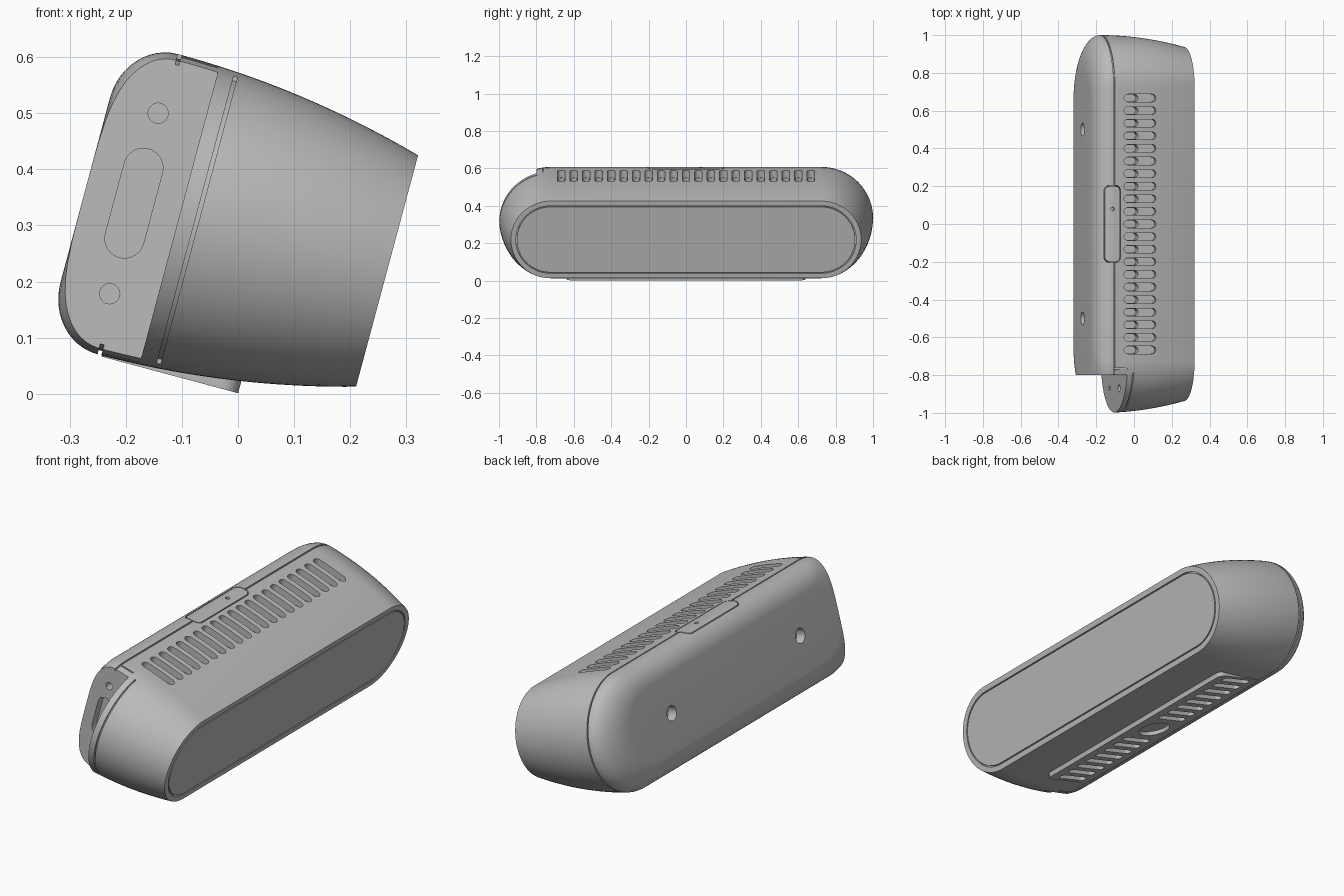
import bpy, bmesh, math
from mathutils import Matrix, Vector

cube = bpy.data.objects.get("Cube")
if cube:
    bpy.data.objects.remove(cube, do_unlink=True)

TILT = Matrix.Rotation(math.radians(15), 4, 'Y')
MID = 0.28        # height of the pill centre line before tilting
BACK, SEAM, FRONT = -0.357, -0.26, 0.2
CUT_Y, CUT_X = -0.8, -0.183   # notch at one end

grey = bpy.data.materials.new("plain_grey")
grey.use_nodes = True
grey.diffuse_color = (0.5, 0.5, 0.5, 1)
grey.node_tree.nodes["Principled BSDF"].inputs["Base Color"].default_value = (0.5, 0.5, 0.5, 1)


def finish(bm, name):
    bmesh.ops.remove_doubles(bm, verts=bm.verts, dist=1e-5)
    bmesh.ops.recalc_face_normals(bm, faces=bm.faces)
    mesh = bpy.data.meshes.new(name)
    bm.to_mesh(mesh)
    bm.free()
    mesh.materials.append(grey)
    obj = bpy.data.objects.new(name, mesh)
    bpy.context.collection.objects.link(obj)
    return obj


def loft(profile, closed=False, n=40):
    """Skin pill-shaped rings given as (x, radius, half straight length)."""
    bm = bmesh.new()
    rings = []
    for x, r, length in profile:
        ring = []
        for side in (1, -1):
            for i in range(n + 1):
                t = math.pi * (i / n - 0.5)
                ring.append(bm.verts.new((x, side * (length + r * math.cos(t)),
                                          MID + side * r * math.sin(t))))
        rings.append(ring)
    pairs = list(zip(rings, rings[1:]))
    if closed:
        pairs.append((rings[-1], rings[0]))
    else:
        bm.faces.new(rings[0])
        bm.faces.new(rings[-1])
    for a, b in pairs:
        for i in range(len(a)):
            j = (i + 1) % len(a)
            bm.faces.new((a[i], a[j], b[j], b[i]))
    return bm


def prism(bm, axis, u, v, w, h, r, lo, hi, n=8):
    """Rounded-rectangle prism along an axis, centred on (u, v)."""
    outline = []
    for k, (sx, sy) in enumerate(((1, 1), (-1, 1), (-1, -1), (1, -1))):
        for i in range(n + 1):
            t = math.pi / 2 * (k + i / n)
            p = (u + sx * (w / 2 - r) + r * math.cos(t), v + sy * (h / 2 - r) + r * math.sin(t))
            if not outline or (Vector(p) - Vector(outline[-1])).length > 1e-5:
                outline.append(p)
    if (Vector(outline[0]) - Vector(outline[-1])).length < 1e-5:
        outline.pop()
    place = {'x': lambda a, b, d: (d, a, b), 'y': lambda a, b, d: (a, d, b),
             'z': lambda a, b, d: (a, b, d)}[axis]
    low, high = ([bm.verts.new(place(a, b, d)) for a, b in outline] for d in (lo, hi))
    bm.faces.new(low)
    bm.faces.new(high)
    for i in range(len(low)):
        j = (i + 1) % len(low)
        bm.faces.new((low[i], low[j], high[j], high[i]))


def prisms(name, *specs):
    bm = bmesh.new()
    for spec in specs:
        prism(bm, *spec)
    return finish(bm, name)


def boolean(target, tool, operation='DIFFERENCE'):
    mod = target.modifiers.new("cut", 'BOOLEAN')
    mod.operation, mod.solver, mod.object = operation, 'EXACT', tool
    bpy.context.view_layer.objects.active = target
    bpy.ops.object.modifier_apply(modifier=mod.name)


def discard(*objs):
    for obj in objs:
        bpy.data.objects.remove(obj, do_unlink=True)


# Rounded back followed by a gently tapering body
back = []
for i in range(13):
    t = math.pi / 2 * i / 12
    back.append((SEAM + (BACK - SEAM) * math.cos(t),
                 0.17 + 0.107 * math.sin(t), 0.63 + 0.093 * math.sin(t)))
taper = []
for i in range(1, 21):
    s = i / 20
    taper.append((SEAM + (FRONT - SEAM) * s, 0.277 - 0.0635 * s * s, 0.723))
seam_groove = [(SEAM, 0.269, 0.723), (SEAM + 0.007, 0.269, 0.723), (SEAM + 0.007, 0.277, 0.723)]
front_rim = [(FRONT, 0.187, 0.723), (FRONT - 0.012, 0.187, 0.723)]
housing = finish(loft(back + seam_groove + taper + front_rim), "housing")

# Front panel inside the rim
front_panel = finish(loft([(FRONT - 0.015, 0.181, 0.723), (FRONT, 0.181, 0.723)]), "front_panel")

# Latch plate follows the outer skin, sitting in a slightly larger pocket
latch_plate = prisms("latch_plate", ('z', -0.266, 0, 0.078, 0.4, 0.025, 0.51, 0.6))
skin = finish(loft(back + taper), "skin")
boolean(latch_plate, skin, 'INTERSECT')
pinhole = prisms("pinhole", ('z', -0.266, 0.08, 0.02, 0.02, 0.01, 0.535, 0.65))
boolean(latch_plate, pinhole)
pocket = prisms("pocket", ('z', -0.266, 0, 0.088, 0.41, 0.03, 0.512, 0.65))
boolean(housing, pocket)
discard(skin, pinhole, pocket)

# Notch exposing the flat end of the back cover
notch = prisms("notch", ('y', CUT_X - 0.25, MID, 0.5, 0.9, 0.01, -1.2, CUT_Y))
boolean(housing, notch)

# Narrow groove around the end cap, kept only at the notched end
bm = loft([(-0.154, 0.3, 0.723), (-0.147, 0.3, 0.723),
           (-0.147, 0.265, 0.723), (-0.154, 0.265, 0.723)], closed=True)
cut = bmesh.ops.bisect_plane(bm, geom=bm.verts[:] + bm.edges[:] + bm.faces[:],
                             plane_co=(0, -0.79, 0), plane_no=(0, 1, 0), clear_outer=True)
bmesh.ops.holes_fill(bm, edges=[e for e in cut["geom_cut"] if isinstance(e, bmesh.types.BMEdge)])
end_groove = finish(bm, "end_groove")
boolean(housing, end_groove)

# Sockets in the notch, wall mount holes and the jog in the seam
sockets = prisms(
    "sockets",
    ('y', -0.267, MID, 0.07, 0.2, 0.035, -0.9, CUT_Y + 0.04),
    ('y', -0.267, 0.446, 0.036, 0.036, 0.018, -0.9, CUT_Y + 0.04),
    ('y', -0.267, 0.113, 0.036, 0.036, 0.018, -0.9, CUT_Y + 0.04),
    ('x', -0.87, 0.18, 0.026, 0.026, 0.013, -0.21, -0.165),
    ('x', -0.87, 0.375, 0.04, 0.04, 0.02, -0.21, -0.165))
mounts = prisms("mounts", *[('x', y, MID, 0.07, 0.07, 0.035, -0.42, -0.31) for y in (-0.5, 0.5)])
jogs = prisms("jogs", *[('z', -0.222, -0.765, 0.075, 0.007, 0.001, lo, hi)
                        for lo, hi in ((0.545, 0.6), (-0.05, 0.015))])
for tool in (sockets, mounts, jogs):
    boolean(housing, tool)
discard(notch, end_groove, sockets, mounts, jogs)

# Top vents: shallow slots with a deeper rear half
pitch = 0.0667
rows = [i * pitch for i in range(-10, 11)]
shallow = prisms("shallow", *[('z', -0.114, y, 0.178, 0.04, 0.0199, 0.515, 0.65) for y in rows])
deep = prisms("deep", *[('z', -0.159, y, 0.086, 0.036, 0.0179, 0.47, 0.65) for y in rows])
boolean(housing, shallow)
boolean(housing, deep)
discard(shallow, deep)

# Foot plate with vents on both sides of a round recess
foot_plate = prisms("foot_plate", ('z', -0.126, 0, 0.252, 1.28, 0.03, 0.001, 0.06))
vents = [('z', -0.13, s * i * pitch, 0.16, 0.036, 0.0179, -0.1, 0.035)
         for s in (-1, 1) for i in range(2, 10)]
under = prisms("under", ('z', -0.13, 0, 0.15, 0.15, 0.0749, -0.1, 0.02), *vents)
boolean(foot_plate, under)
boolean(housing, under)
discard(under)

# Tilt everything and shade
for obj in (housing, front_panel, latch_plate, foot_plate):
    obj.data.transform(TILT)
    bpy.ops.object.select_all(action='DESELECT')
    obj.select_set(True)
    bpy.context.view_layer.objects.active = obj
    bpy.ops.object.shade_smooth_by_angle(angle=math.radians(30))
